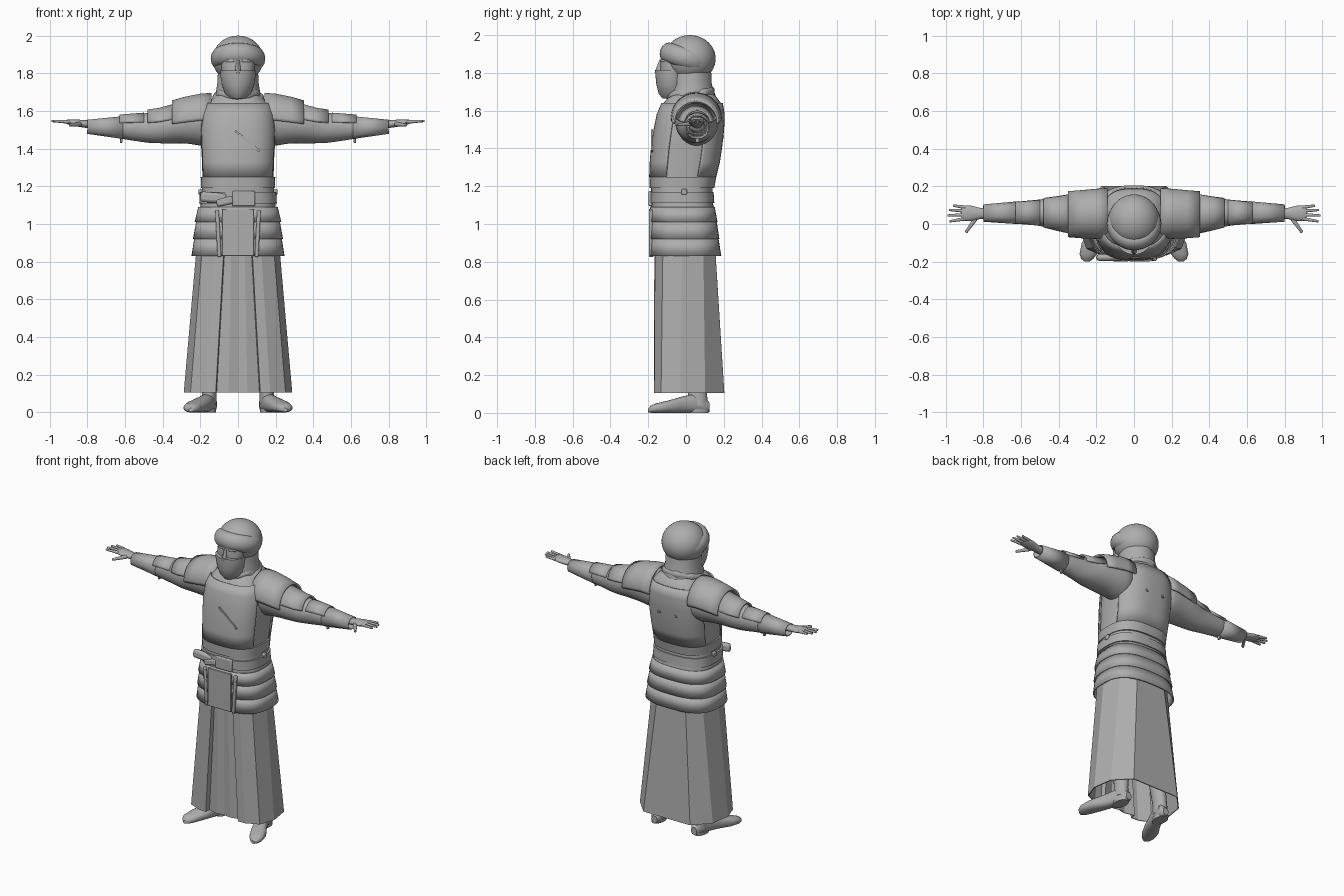
import bpy, bmesh, math
from mathutils import Matrix, Vector

if "Cube" in bpy.data.objects:
    bpy.data.objects.remove(bpy.data.objects["Cube"])

GREY = (0.42, 0.42, 0.42, 1)
mat = bpy.data.materials.new("plain grey")
mat.use_nodes = True
mat.diffuse_color = GREY
mat.node_tree.nodes["Principled BSDF"].inputs["Base Color"].default_value = GREY


def finish(name, bm, angle=35, mirror=False, thick=0, subdiv=0, bevel=0):
    bmesh.ops.recalc_face_normals(bm, faces=bm.faces)
    me = bpy.data.meshes.new(name)
    bm.to_mesh(me)
    bm.free()
    me.materials.append(mat)
    ob = bpy.data.objects.new(name, me)
    bpy.context.collection.objects.link(ob)
    for p in me.polygons:
        p.use_smooth = angle > 0
    if angle:
        me.set_sharp_from_angle(angle=math.radians(angle))
    if mirror:
        ob.modifiers.new("mirror", 'MIRROR')
    if thick:
        m = ob.modifiers.new("thickness", 'SOLIDIFY')
        m.thickness, m.offset = thick, 0
    if bevel:
        m = ob.modifiers.new("bevel", 'BEVEL')
        m.width, m.segments = bevel, 2
    if subdiv:
        m = ob.modifiers.new("smooth", 'SUBSURF')
        m.levels = m.render_levels = subdiv
    return ob


def power(v, p):
    return math.copysign(abs(v) ** (2 / p), v)


def loft(name, axis, sections, p=2, n=32, arc=None, cap=True, wave=0, lobes=5, **kw):
    """Skin rings (t, centre u, centre v, radius u, radius v) along an axis."""
    bm = bmesh.new()
    rings = []
    lo, hi = arc or (0, 360)
    count = n + 1 if arc else n
    for t, cu, cv, ru, rv in sections:
        ring = []
        for i in range(count):
            a = math.radians(lo + (hi - lo) * i / n)
            w = 1 + wave * math.sin(lobes * a + 40 * t)
            u = cu + ru * w * power(math.cos(a), p)
            v = cv + rv * w * power(math.sin(a), p)
            ring.append(bm.verts.new({'x': (t, u, v), 'y': (u, t, v), 'z': (u, v, t)}[axis]))
        rings.append(ring)
    for r, s in zip(rings, rings[1:]):
        for i in range(n):
            j = (i + 1) % count
            bm.faces.new((r[i], r[j], s[j], s[i]))
    if cap and not arc:
        bm.faces.new(rings[0])
        bm.faces.new(rings[-1])
    return finish(name, bm, **kw)


def body(rows, grow=0):
    """Turn (z, half width, front y, back y) rows into loft sections."""
    return [(z, 0, (f + b) / 2, w + grow, (b - f) / 2 + grow) for z, w, f, b in rows]


def box(name, centre, size, turn=0, axis='Y', bevel=0.006, **kw):
    bm = bmesh.new()
    m = Matrix.Translation(centre) @ Matrix.Rotation(math.radians(turn), 4, axis)
    bmesh.ops.create_cube(bm, size=1, matrix=m @ Matrix.Diagonal((*size, 1)))
    return finish(name, bm, bevel=bevel, **kw)


def ring(name, centre, rx, ry, fat, tall, tilt, ripple=0, n=48, m=14):
    """Cloth loop, tilted about x."""
    bm = bmesh.new()
    rot = Matrix.Rotation(math.radians(tilt), 3, 'X')
    grid = []
    for i in range(n):
        a = math.tau * i / n
        w = 1 + ripple * math.sin(7 * a + 2) + ripple * math.sin(11 * a)
        row = []
        for j in range(m):
            b = math.tau * j / m
            k = fat * w * math.cos(b)
            pt = Vector(((rx + k) * math.cos(a), (ry + k) * math.sin(a), tall * w * math.sin(b)))
            row.append(bm.verts.new(rot @ pt + Vector(centre)))
        grid.append(row)
    for i in range(n):
        for j in range(m):
            r, s, k = grid[i], grid[(i + 1) % n], (j + 1) % m
            bm.faces.new((r[j], s[j], s[k], r[k]))
    return finish(name, bm, angle=60)


# Torso, with front and back vest plates
torso = [(1.16, .185, -.18, .135), (1.25, .188, -.185, .15), (1.33, .19, -.182, .17),
         (1.41, .195, -.175, .182), (1.5, .198, -.162, .192), (1.58, .19, -.145, .195),
         (1.64, .165, -.12, .185), (1.68, .12, -.085, .155), (1.71, .07, -.05, .1)]
loft("torso", 'z', body(torso), p=2.7, n=48)
loft("vest_front", 'z', body(torso[1:7], .006), p=2.7, arc=(203, 337), thick=.008)
loft("vest_back", 'z', body(torso[1:7], .006), p=2.7, arc=(20, 160), thick=.008)
box("chest_strap", (.05, -.18, 1.44), (.17, .008, .012), 40, bevel=0)
for x in (-.06, .06):
    box("back_stud", (x, .196, 1.46), (.016, .012, .016), bevel=.003)

# Waist wrap, belt and buckle gear
loft("waist_band", 'z', body([(1.19, .196, -.192, .15), (1.25, .198, -.193, .16)]), p=2.7, n=48)
loft("waist_wrap", 'z', body([(1.06, .205, -.186, .155), (1.12, .196, -.183, .14),
                              (1.2, .19, -.185, .14)]), p=2.7, n=48)
loft("belt", 'z', body([(1.11, .206, -.192, .15), (1.17, .203, -.192, .146)]), p=2.7, n=48)
box("buckle", (.03, -.188, 1.135), (.12, .02, .08))
box("belt_pouch", (-.13, -.178, 1.14), (.14, .035, .055), 5, bevel=.015)
box("belt_roll", (-.07, -.186, 1.12), (.09, .026, .04), -12, bevel=.01)
box("side_clasps", (.2, -.01, 1.17), (.02, .03, .03), mirror=True)

# Overlapping hip plates in three flared rows
hips = [(1.09, 1.01, .207, .226), (1.015, .92, .218, .235), (.925, .83, .228, .243)]
for k, (top, low, w0, w1) in enumerate(hips):
    loft(f"hip_plate_row_{k + 1}", 'z',
         body([(low, w1, -.192, .163 + .01 * k), (top, w0, -.185, .148 + .01 * k)]),
         p=2.7, n=48, cap=False, thick=.008)
box("hip_straps", (.105, -.184, .95), (.02, .024, .25), 3, mirror=True)
box("hip_centre_panel", (0, -.19, .955), (.17, .014, .25), bevel=.003)

# Faceted long skirt with a recessed front pleat
hem = [(0, .2), (.17, .2), (.265, .1), (.285, -.03), (.25, -.13), (.17, -.165),
       (.12, -.168), (.115, -.135), (.05, -.15), (0, -.14)]
waist = [(0, .15), (.1, .15), (.18, .09), (.215, -.02), (.185, -.12), (.12, -.16),
         (.075, -.165), (.07, -.14), (.035, -.155), (0, -.145)]
bm = bmesh.new()
low = [bm.verts.new((x, y, .105)) for x, y in hem]
top = [bm.verts.new((x, y, .9)) for x, y in waist]
for i in range(len(hem) - 1):
    bm.faces.new((low[i], low[i + 1], top[i + 1], top[i]))
finish("skirt", bm, angle=0, mirror=True, thick=.006)

# Legs and splayed shoes
loft("legs", 'z', [(.04, .155, .062, .04, .055), (.11, .152, .06, .038, .05),
                   (.25, .14, .05, .045, .055), (.8, .1, 0, .07, .07)], n=20, mirror=True)
loft("shoes", 'y', [(.125, .145, .03, .02, .024), (.1, .147, .042, .036, .042),
                    (.04, .16, .05, .041, .05), (-.03, .187, .042, .046, .042),
                    (-.1, .222, .032, .055, .032), (-.16, .243, .025, .046, .025),
                    (-.185, .248, .02, .032, .02), (-.2, .25, .013, .012, .01)],
     p=2.4, n=24, mirror=True)
loft("soles", 'z', [(0, .155, .06, .038, .06), (.02, .155, .06, .04, .062)], n=20, mirror=True)

# Sleeves, shoulder and arm armour
loft("sleeves", 'x', [(.1, .06, 1.535, .11, .13), (.2, .058, 1.54, .115, .125),
                      (.27, .053, 1.54, .112, .112), (.34, .053, 1.532, .106, .104),
                      (.42, .055, 1.513, .085, .086), (.48, .06, 1.51, .073, .08),
                      (.55, .06, 1.512, .064, .07), (.62, .06, 1.512, .06, .062),
                      (.64, .06, 1.514, .048, .05), (.8, .058, 1.518, .036, .028)],
     wave=.02, lobes=4, angle=60, subdiv=1, mirror=True)
loft("shoulder_guards", 'x', [(.14, .055, 1.56, .13, .13), (.2, .054, 1.56, .127, .126),
                              (.28, .052, 1.55, .122, .12), (.35, .052, 1.54, .116, .11)],
     arc=(-5, 185), n=24, thick=.012, mirror=True)
loft("upper_arm_guards", 'x', [(.33, .053, 1.53, .106, .106), (.42, .056, 1.517, .088, .094),
                               (.48, .06, 1.515, .076, .088)],
     arc=(15, 165), n=20, thick=.01, mirror=True)
loft("elbow_guards", 'x', [(.5, .06, 1.515, .07, .072), (.63, .06, 1.515, .058, .062)],
     arc=(20, 160), n=12, thick=.008, mirror=True)
loft("bracers", 'x', [(.61, .06, 1.512, .058, .06), (.8, .058, 1.516, .043, .036)],
     n=10, p=2.4, cap=False, thick=.006, angle=25, mirror=True)
box("bracer_ties", (.62, .06, 1.445), (.012, .02, .03), mirror=True, bevel=.003)

# Hands: palm, four fingers and a thumb
loft("palms", 'x', [(.78, .058, 1.528, .028, .022), (.82, .056, 1.532, .03, .02),
                    (.87, .057, 1.538, .042, .018), (.905, .058, 1.542, .041, .013),
                    (.915, .058, 1.543, .034, .008)], n=20, mirror=True)


def finger(name, a, b, r):
    a, b = Vector(a), Vector(b)
    bm = bmesh.new()
    turn = (b - a).to_track_quat('Z', 'Y').to_matrix().to_4x4()
    bmesh.ops.create_cone(bm, cap_ends=True, segments=10, radius1=r, radius2=r * .6,
                          depth=(b - a).length, matrix=Matrix.Translation((a + b) / 2) @ turn)
    finish(name, bm, mirror=True, bevel=.003)


for k, (y0, tip, y1) in enumerate([(.088, .96, .098), (.069, .983, .075),
                                   (.049, .99, .045), (.028, .98, .014)]):
    finger(f"finger_{k + 1}", (.895, y0, 1.542), (tip, y1, 1.547), .0105)
finger("thumb", (.84, .03, 1.53), (.893, -.045, 1.525), .013)

# Head: face, veil, nose and neck cloth
loft("head_cloth", 'z', body([(1.6, .14, -.11, .17), (1.68, .122, -.095, .155),
                              (1.74, .11, -.08, .137), (1.85, .105, -.085, .13)]),
     wave=.012, lobes=6, n=48, angle=60)
loft("face", 'z', body([(1.7, .06, -.12, 0), (1.78, .085, -.138, 0), (1.84, .088, -.136, 0),
                        (1.9, .088, -.13, 0)]), p=2.2)
loft("veil", 'z', body([(1.665, .045, -.125, 0), (1.69, .068, -.145, 0), (1.74, .086, -.157, 0),
                        (1.79, .094, -.162, 0), (1.815, .094, -.163, 0)]), p=1.9)
loft("nose", 'z', [(1.8, 0, -.14, .016, .026), (1.83, 0, -.136, .013, .02),
                   (1.87, 0, -.128, .01, .012)], n=12)
box("brows", (.042, -.119, 1.865), (.05, .02, .014), 22, 'Z', mirror=True)

# Turban dome with a tilted rolled band
bm = bmesh.new()
bmesh.ops.create_uvsphere(bm, u_segments=40, v_segments=24, radius=1,
                          matrix=Matrix.Translation((0, .02, 1.875)) @ Matrix.Diagonal((.135, .137, .125, 1)))
finish("turban_dome", bm)
ring("turban_band", (0, .002, 1.878), .102, .102, .043, .054, -17)

# Scarf folds draped lower at the front
ring("scarf_fold_top", (0, .015, 1.7), .085, .095, .03, .026, 12, .04)
ring("scarf_fold_upper", (0, .012, 1.665), .105, .115, .032, .027, 20, .06)
ring("scarf_fold_middle", (0, -.01, 1.635), .11, .13, .028, .026, 30, .07)
ring("scarf_fold_lower", (0, -.03, 1.605), .1, .135, .024, .022, 38, .07)
